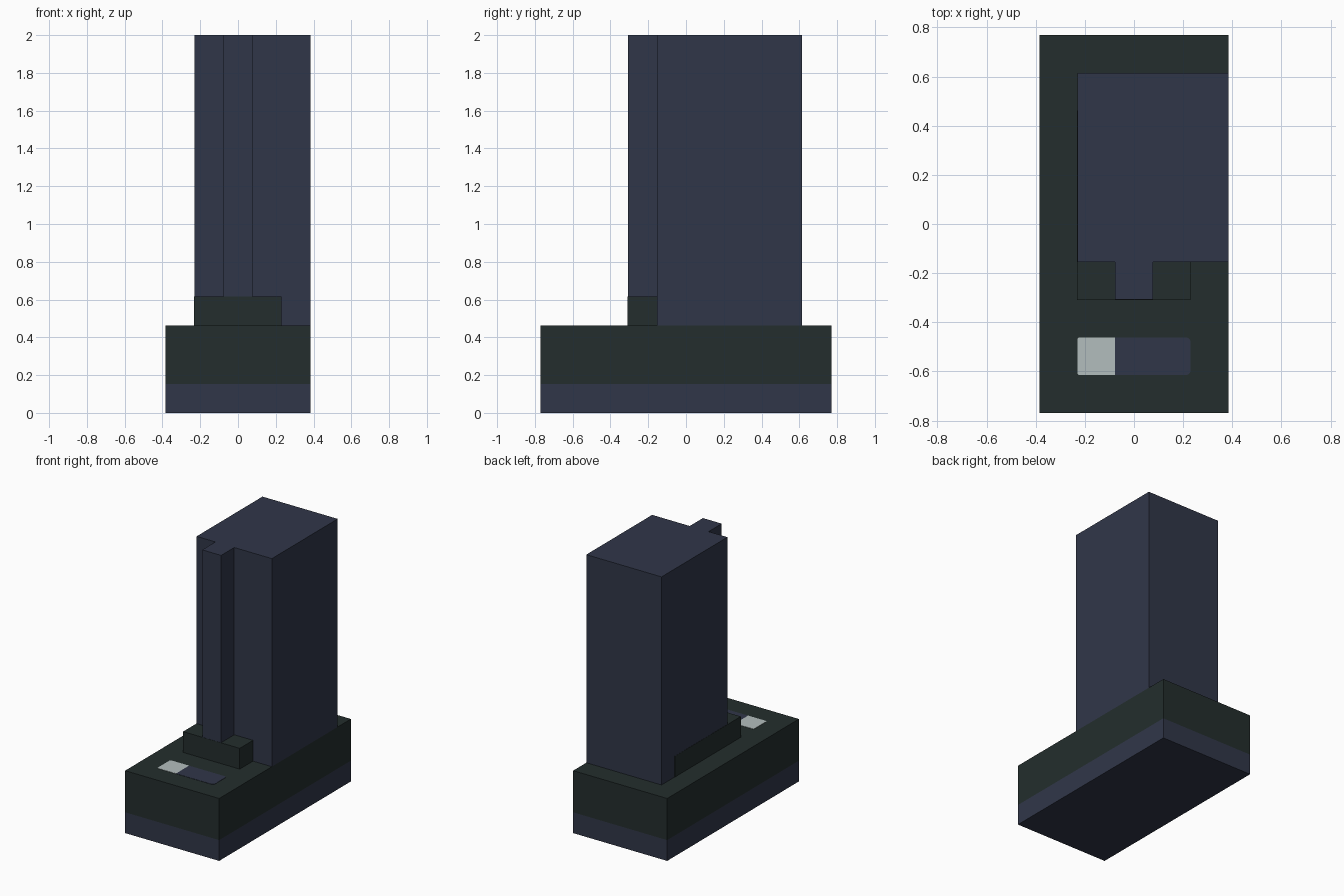
import bpy, bmesh, math

cube = bpy.data.objects.get("Cube")
if cube:
    bpy.data.objects.remove(cube, do_unlink=True)

U = 2 / 13  # building module: the tower is 13 modules high


def material(name, rgb):
    m = bpy.data.materials.new(name)
    m.use_nodes = True
    m.diffuse_color = (*rgb, 1)
    bsdf = next(n for n in m.node_tree.nodes if n.type == 'BSDF_PRINCIPLED')
    bsdf.inputs["Base Color"].default_value = (*rgb, 1)
    bsdf.inputs["Roughness"].default_value = 0.8
    return m


NAVY = material("slate navy", (0.030, 0.037, 0.066))
GREEN = material("dark green", (0.017, 0.027, 0.026))
PALE = material("pale grey", (0.45, 0.51, 0.51))


def prism(name, outline, z0, z1, mat):
    """Extrude a counter-clockwise xy outline from z0 to z1."""
    bm = bmesh.new()
    face = bm.faces.new([bm.verts.new((x, y, z0)) for x, y in outline])
    top = bmesh.ops.extrude_face_region(bm, geom=[face])["geom"]
    bmesh.ops.translate(bm, vec=(0, 0, z1 - z0),
                        verts=[v for v in top if isinstance(v, bmesh.types.BMVert)])
    bmesh.ops.recalc_face_normals(bm, faces=bm.faces)
    mesh = bpy.data.meshes.new(name)
    bm.to_mesh(mesh)
    bm.free()
    mesh.materials.append(mat)
    obj = bpy.data.objects.new(name, mesh)
    bpy.context.collection.objects.link(obj)
    return obj


def rect(x0, x1, y0, y1):
    return [(x0, y0), (x1, y0), (x1, y1), (x0, y1)]


def half_rounded(x_flat, x_round, y0, y1, r, steps=4):
    """Rectangle whose two corners at x_round are rounded."""
    s = 1 if x_round > x_flat else -1
    pts = [(x_flat, y0)]
    for cy, start in ((y0 + r, -90), (y1 - r, 0)):
        for i in range(steps + 1):
            a = math.radians(start + 90 * i / steps)
            pts.append((x_round - s * r + s * r * math.cos(a), cy + r * math.sin(a)))
    return pts + [(x_flat, y1)]


# Podium: navy plinth with a green storey above
plot = rect(-2.5 * U, 2.5 * U, -5 * U, 5 * U)
prism("plinth", plot, 0, U, NAVY)
prism("podium", plot, U, 3 * U, GREEN)

# Tower with a narrow rib on its front
tower = [(x * U, y * U) for x, y in (
    (-1.5, -1), (-0.5, -1), (-0.5, -2), (0.5, -2), (0.5, -1),
    (2.5, -1), (2.5, 4), (-1.5, 4))]
prism("tower", tower, 3 * U, 13 * U, NAVY)

# Low green block under the rib, running back along the tower's right side
e = 0.0015
prism("entrance_block", rect(-1.5 * U - e, 1.5 * U, -2 * U - e, 3 * U),
      3 * U, 4 * U, GREEN)

# Two-colour inlay on the front terrace
z = 3 * U
prism("terrace_pool", half_rounded(-0.5 * U, 1.5 * U, -4 * U, -3 * U, 0.02),
      z, z + 0.002, NAVY)
prism("terrace_slab", half_rounded(-0.5 * U, -1.5 * U, -4 * U, -3 * U, 0.01),
      z, z + 0.002, PALE)
